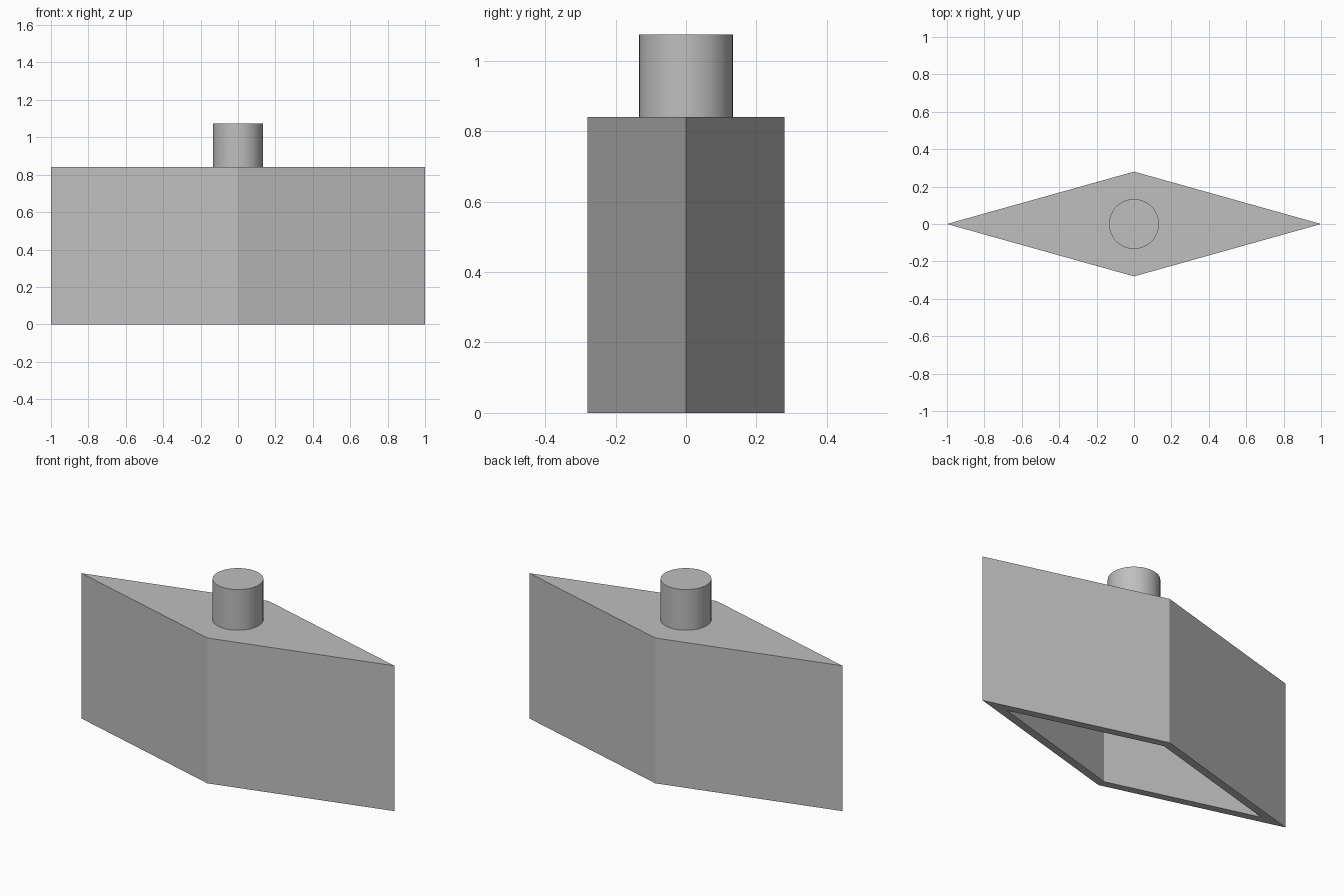
import bpy
import bmesh
import math

if "Cube" in bpy.data.objects:
    bpy.data.objects.remove(bpy.data.objects["Cube"], do_unlink=True)

HALF_X, HALF_Y, BODY_H = 1.0, 0.28, 0.84
INNER = 0.84          # inner diamond relative to the outer one
CEILING = 0.80        # top of the cavity
STEM_R, STEM_TOP = 0.133, 1.075

grey = bpy.data.materials.new("plain_grey")
grey.use_nodes = True
colour = (0.52, 0.52, 0.52, 1)
grey.diffuse_color = colour
grey.node_tree.nodes["Principled BSDF"].inputs["Base Color"].default_value = colour


def add_object(name, bm):
    bmesh.ops.recalc_face_normals(bm, faces=bm.faces[:])
    mesh = bpy.data.meshes.new(name)
    bm.to_mesh(mesh)
    bm.free()
    mesh.materials.append(grey)
    obj = bpy.data.objects.new(name, mesh)
    bpy.context.collection.objects.link(obj)
    return obj


def diamond(bm, scale, z):
    corners = ((HALF_X, 0), (0, HALF_Y), (-HALF_X, 0), (0, -HALF_Y))
    return [bm.verts.new((x * scale, y * scale, z)) for x, y in corners]


# Diamond housing: outer wall, bottom rim and inner wall as stacked rings
bm = bmesh.new()
rings = [diamond(bm, s, z) for s, z in
         ((1, BODY_H), (1, 0), (INNER, 0), (INNER, CEILING))]
for a, b in zip(rings, rings[1:]):
    for i in range(4):
        j = (i + 1) % 4
        bm.faces.new((a[i], a[j], b[j], b[i]))
bm.faces.new(rings[0])
bm.faces.new(rings[-1])
add_object("diamond_housing", bm)

# Round stem on top
bm = bmesh.new()
bmesh.ops.create_cone(bm, cap_ends=True, segments=64, radius1=STEM_R,
                      radius2=STEM_R, depth=STEM_TOP - BODY_H)
bmesh.ops.translate(bm, verts=bm.verts[:], vec=(0, 0, (STEM_TOP + BODY_H) / 2))
stem = add_object("round_stem", bm)
bpy.ops.object.select_all(action="DESELECT")
stem.select_set(True)
bpy.context.view_layer.objects.active = stem
bpy.ops.object.shade_smooth_by_angle(angle=math.radians(30))
